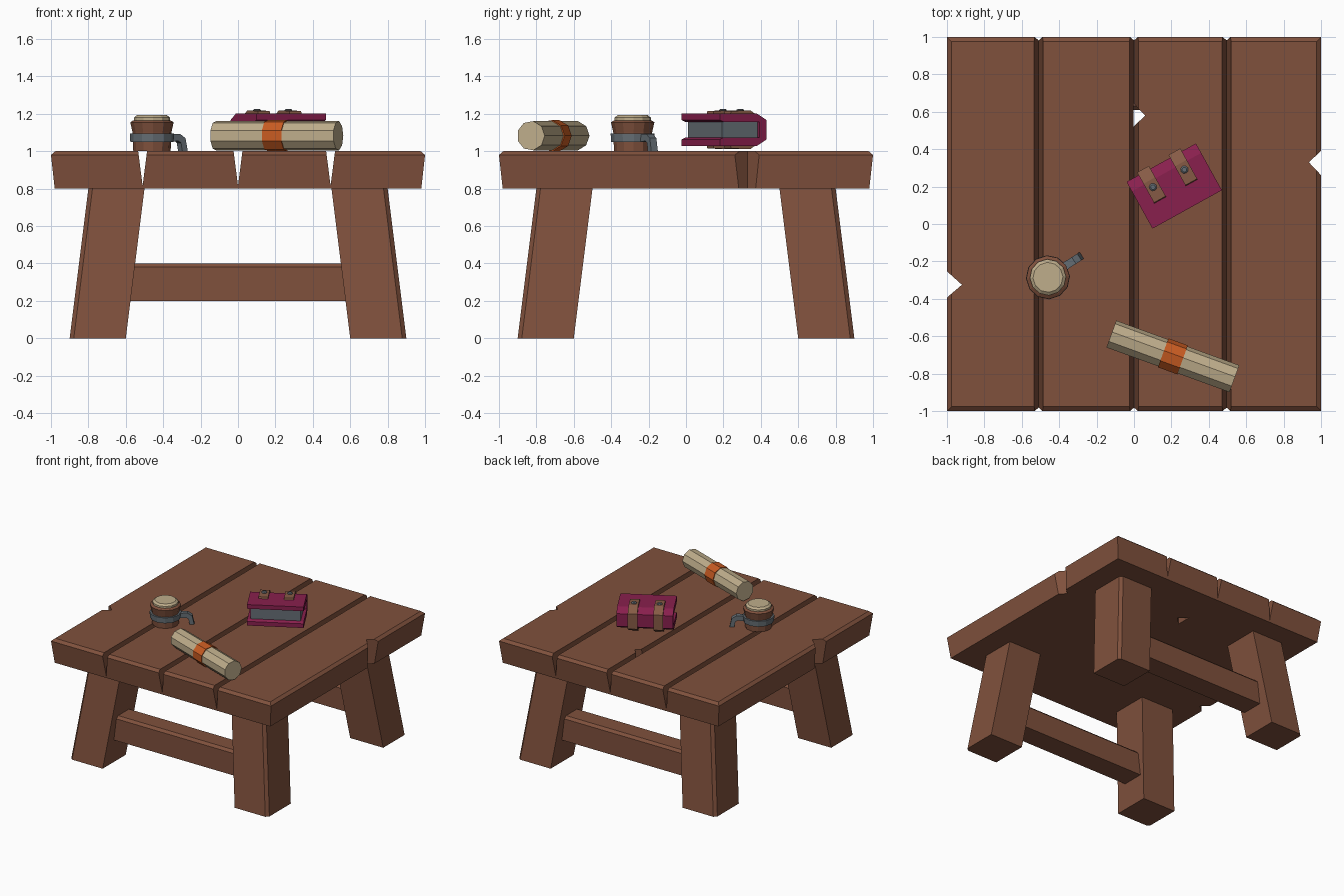
import bpy, bmesh, math
from mathutils import Vector, Matrix

cube = bpy.data.objects.get("Cube")
if cube:
    bpy.data.objects.remove(cube, do_unlink=True)


def material(name, rgb):
    m = bpy.data.materials.new(name)
    m.use_nodes = True
    m.diffuse_color = (*rgb, 1)
    m.node_tree.nodes["Principled BSDF"].inputs["Base Color"].default_value = (*rgb, 1)
    return m


wood = material("table wood", (0.215, 0.082, 0.046))
leather = material("strap leather", (0.24, 0.105, 0.06))
metal = material("grey metal", (0.13, 0.155, 0.175))
cream = material("cream", (0.52, 0.42, 0.26))
cover_red = material("magenta cover", (0.25, 0.014, 0.075))
ribbon = material("orange ribbon", (0.58, 0.105, 0.016))


def loft(name, rings, mat, matrix=None):
    """Skin equal-length rings of points and cap both ends."""
    bm = bmesh.new()
    rows = [[bm.verts.new(p) for p in ring] for ring in rings]
    n = len(rows[0])
    for a, b in zip(rows, rows[1:]):
        for i in range(n):
            j = (i + 1) % n
            bm.faces.new((a[i], a[j], b[j], b[i]))
    bm.faces.new(rows[0])
    bm.faces.new(rows[-1])
    bmesh.ops.recalc_face_normals(bm, faces=bm.faces)
    mesh = bpy.data.meshes.new(name)
    bm.to_mesh(mesh)
    bm.free()
    mesh.materials.append(mat)
    ob = bpy.data.objects.new(name, mesh)
    bpy.context.collection.objects.link(ob)
    if matrix:
        ob.matrix_world = matrix
    return ob


def along_x(name, profile, x0, x1, mat, matrix=None):
    return loft(name, [[(x, y, z) for y, z in profile] for x in (x0, x1)], mat, matrix)


def upright(name, outline, z0, z1, mat):
    return loft(name, [[(x, y, z) for x, y in outline] for z in (z0, z1)], mat)


def turned(name, profile, sides, mat, matrix):
    rings = [[(r * math.cos(math.tau * i / sides), r * math.sin(math.tau * i / sides), z)
              for i in range(sides)] for r, z in profile]
    return loft(name, rings, mat, matrix)


def place(x, y, z, degrees):
    return Matrix.Translation((x, y, z)) @ Matrix.Rotation(math.radians(degrees), 4, "Z")


# Table top: tapered slab with chamfered rim
corners = [(-1, -1), (1, -1), (1, 1), (-1, 1)]
top = loft("table_top", [[(x * h, y * h, z) for x, y in corners]
                         for h, z in ((0.98, 0.8), (1, 0.98), (0.977, 1))], wood)

# Plank grooves and chipped notches, cut out of the slab
cutters = []
for gx in (-0.51, 0, 0.495):
    v = [(gx - 0.025, 1.01), (gx + 0.025, 1.01), (gx, 0.815)]
    cutters.append(loft("groove", [[(x, y, z) for x, z in v] for y in (-1.1, 1.1)], wood))
for outline in ([(-1.02, -0.41), (-1.02, -0.235), (-0.92, -0.325)],
                [(1.02, 0.24), (1.02, 0.41), (0.935, 0.33)],
                [(-0.003, 0.52), (-0.003, 0.645), (0.06, 0.58)]):
    cutters.append(upright("notch", outline, 0.7, 1.1, wood))
for cutter in cutters:
    cutter.hide_render = True
    mod = top.modifiers.new("cut", "BOOLEAN")
    mod.operation = "DIFFERENCE"
    mod.solver = "EXACT"
    mod.object = cutter
depsgraph = bpy.context.evaluated_depsgraph_get()
carved = bpy.data.meshes.new_from_object(top.evaluated_get(depsgraph))
top.modifiers.clear()
top.data = carved
for cutter in cutters:
    bpy.data.objects.remove(cutter, do_unlink=True)

# Splayed legs with a chamfered outer corner
for sx, side in ((-1, "right"), (1, "left")):
    for sy, end in ((-1, "front"), (1, "back")):
        rings = []
        for out, z in ((0.9, 0), (0.8, 0.8)):
            i, c = out - 0.3, out - 0.022
            ring = [(c, out), (out, c), (out, i), (i, i), (i, out)]
            rings.append([(sx * x, sy * y, z) for x, y in ring])
        loft(f"{end}_{side}_leg", rings, wood)

# Rails joining the legs at front and back
for sy, end in ((-1, "front"), (1, "back")):
    profile = [(0.61, 0.2), (0.79, 0.2), (0.79, 0.38), (0.77, 0.4), (0.63, 0.4), (0.61, 0.38)]
    along_x(f"{end}_rail", [(sy * y, z) for y, z in profile], -0.59, 0.59, wood)

# Mug: body, hoop, foam, and handle
mug = place(-0.46, -0.285, 1, 33)
turned("mug_body", [(0.1, 0), (0.104, 0.1), (0.116, 0.155), (0.1, 0.165)], 12, wood, mug)
turned("mug_hoop", [(0.116, 0.05), (0.118, 0.095)], 12, metal, mug)
turned("mug_foam", [(0.097, 0.15), (0.097, 0.18), (0.08, 0.193)], 12, cream, mug)
handle = [((0.1, 0.05), (0.1, 0.09)), ((0.155, 0.055), (0.165, 0.093)),
          ((0.172, 0.045), (0.2, 0.07)), ((0.18, 0), (0.215, 0))]
loft("mug_handle", [[(a[0], -0.021, a[1]), (b[0], -0.021, b[1]),
                     (b[0], 0.021, b[1]), (a[0], 0.021, a[1])] for a, b in handle], metal, mug)

# Rolled scroll with its ribbon, lying on its side
scroll = place(0.207, -0.71, 1.083, -20) @ Matrix.Rotation(math.pi / 2, 4, "Y") \
    @ Matrix.Rotation(math.pi / 2, 4, "Z")
turned("scroll", [(0.079, -0.35), (0.079, 0.35)], 9, cream, scroll)
turned("scroll_ribbon", [(0.085, -0.055), (0.085, 0.055)], 9, ribbon, scroll)

# Book: wrapped cover, page block, straps and studs
book = place(0.215, 0.203, 1.115, 29)


def wrap(outer, inner):
    """Mirror half profiles over the book's middle to make a C shape."""
    flip = lambda pts: [(y, -z) for y, z in reversed(pts)]
    return outer + flip(outer) + inner_flip(inner)


def inner_flip(pts):
    return [(y, -z) for y, z in pts] + list(reversed(pts))


along_x("book_cover", wrap([(-0.143, 0.086), (0.085, 0.086), (0.143, 0.052)],
                           [(-0.143, 0.052), (-0.12, 0.042), (0.1, 0.042)]),
        -0.212, 0.212, cover_red, book)
along_x("book_pages", [(-0.115, -0.043), (0.101, -0.043), (0.101, 0.043), (-0.115, 0.043)],
        -0.187, 0.187, metal, book)
for u, side in ((-0.102, "right"), (0.09, "left")):
    along_x(f"{side}_strap", wrap([(-0.025, 0.1), (0.09, 0.104), (0.16, 0.062)],
                                  [(-0.03, 0.084), (0.083, 0.084), (0.141, 0.05)]),
            u - 0.036, u + 0.036, leather, book)
    turned(f"{side}_stud", [(0.021, 0.098), (0.021, 0.106), (0.013, 0.112)], 8, metal,
           book @ Matrix.Translation((u, 0.05, 0)))
